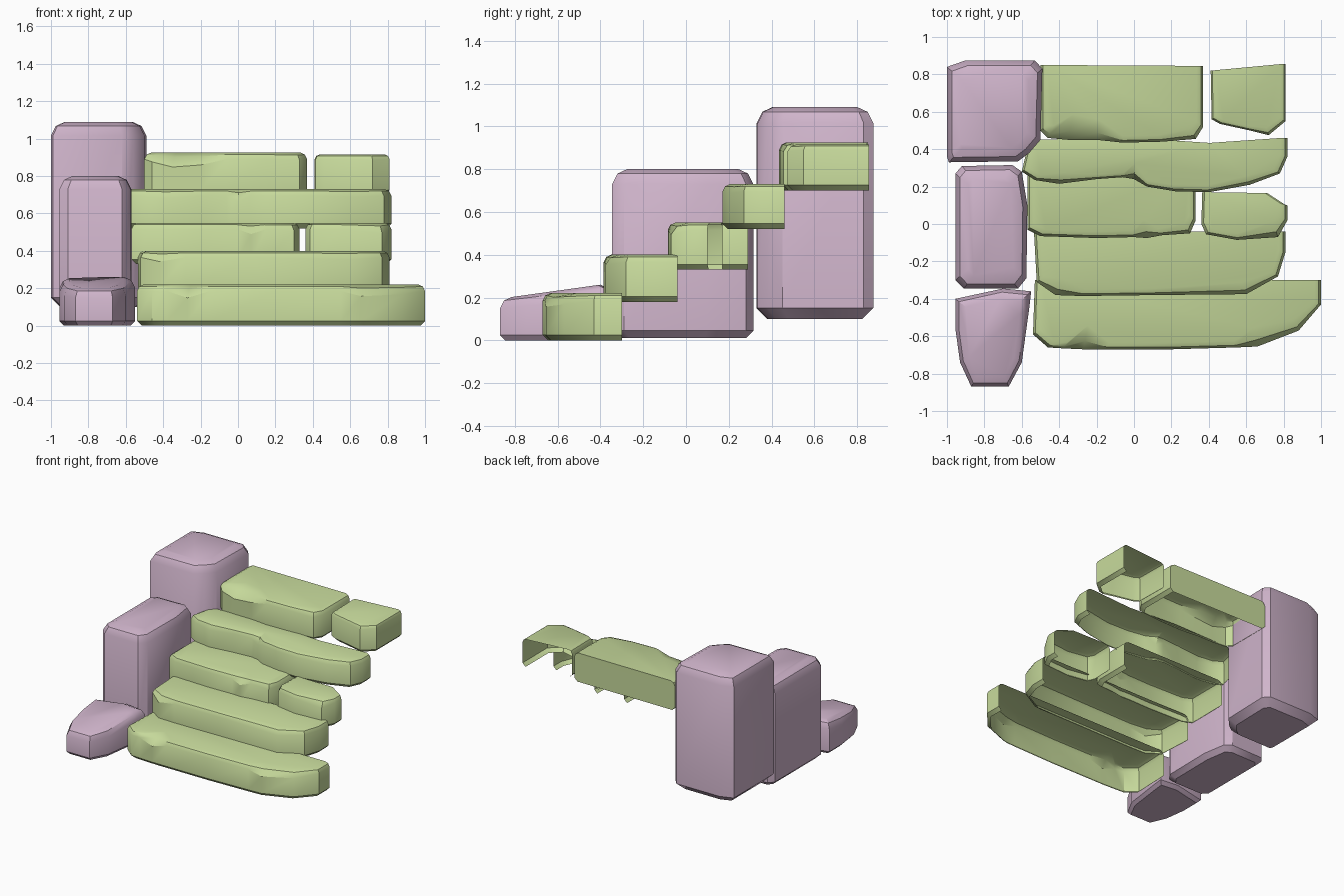
import bpy
import bmesh
import math

if "Cube" in bpy.data.objects:
    bpy.data.objects.remove(bpy.data.objects["Cube"], do_unlink=True)


def make_material(name, color):
    mat = bpy.data.materials.new(name)
    mat.use_nodes = True
    mat.diffuse_color = color
    mat.node_tree.nodes["Principled BSDF"].inputs["Base Color"].default_value = color
    return mat


GREEN = make_material("pale green stone", (0.57, 0.70, 0.33, 1))
MAUVE = make_material("mauve stone", (0.63, 0.46, 0.60, 1))


def stone(name, mat, outline, z0, z1, chamfer, foot, slope=0.0, step=False, open_back=False):
    """Chamfered block over a plan outline; a third value on a point widens its chip."""
    xs = [p[0] for p in outline]
    ys = [p[1] for p in outline]
    cx, hx = (min(xs) + max(xs)) / 2, (max(xs) - min(xs)) / 2
    back = max(ys)
    cy = back if step else (min(ys) + back) / 2
    hy = cy - min(ys)
    bm = bmesh.new()

    def ring(z, inset, drop, chipped):
        verts = []
        for p in outline:
            m = p[2] if len(p) > 2 and chipped else 1
            x = cx + (p[0] - cx) * (1 - inset / hx)
            y = cy + (p[1] - cy) * (1 - inset * m / hy)
            top = slope * (p[1] - back) if chipped else 0
            verts.append(bm.verts.new((x, y, z - drop * (1 + (m - 1) * 0.4) + top)))
        return verts

    rings = [
        ring(z0, foot, 0, False),
        ring(z0 + foot, 0, 0, False),
        ring(z1, 0, chamfer, True),
        ring(z1, chamfer * 0.35, chamfer * 0.3, True),
        ring(z1, chamfer, 0, True),
    ]
    n = len(outline)
    for low, high in zip(rings, rings[1:]):
        for i in range(n):
            j = (i + 1) % n
            bm.faces.new((low[i], low[j], high[j], high[i]))
    bm.faces.new(rings[-1])
    bm.faces.new(rings[0][::-1])
    bmesh.ops.recalc_face_normals(bm, faces=bm.faces[:])

    # Steps are hollow underneath, most of them behind as well
    if step:
        bm.normal_update()
        hidden = [f for f in bm.faces
                  if f.normal.z < -0.9 or (open_back and f.normal.y > 0.75)]
        bmesh.ops.delete(bm, geom=hidden, context="FACES")

    mesh = bpy.data.meshes.new(name)
    bm.to_mesh(mesh)
    bm.free()
    mesh.materials.append(mat)
    obj = bpy.data.objects.new(name, mesh)
    bpy.context.collection.objects.link(obj)
    bpy.ops.object.select_all(action="DESELECT")
    obj.select_set(True)
    bpy.context.view_layer.objects.active = obj
    bpy.ops.object.shade_smooth_by_angle(angle=math.radians(35))
    return obj


def tread(name, outline, z0, z1, chamfer=0.035, open_back=True):
    return stone(name, GREEN, outline, z0, z1, chamfer, 0.025, step=True, open_back=open_back)


# Side pillars, stepping up towards the back
stone("back_pillar", MAUVE, [
    (-0.99, 0.33), (-0.62, 0.335), (-0.56, 0.38), (-0.5, 0.45), (-0.49, 0.83),
    (-0.53, 0.875), (-0.9, 0.875), (-1, 0.84), (-1, 0.36)], 0.1, 1.09, 0.075, 0.05)
stone("middle_pillar", MAUVE, [
    (-0.955, -0.3), (-0.91, -0.345), (-0.62, -0.345), (-0.575, -0.29),
    (-0.57, 0.1), (-0.6, 0.28), (-0.65, 0.315), (-0.92, 0.31), (-0.955, 0.27)],
    0.01, 0.8, 0.07, 0.035)
stone("front_pillar", MAUVE, [
    (-0.955, -0.56), (-0.93, -0.74), (-0.87, -0.87), (-0.67, -0.87), (-0.6, -0.74),
    (-0.56, -0.45), (-0.55, -0.36), (-0.7, -0.345), (-0.955, -0.4)],
    0, 0.26, 0.055, 0.025, slope=0.11)

# Lowest two steps, each one long stone
tread("first_step", [
    (-0.54, -0.59), (-0.46, -0.66), (-0.38, -0.665), (-0.27, -0.67, 3.6),
    (-0.15, -0.67), (0.2, -0.67), (0.55, -0.66), (0.66, -0.655, 3), (0.88, -0.57, 2.2),
    (1, -0.43), (1, -0.3), (-0.53, -0.3)], 0, 0.22)
tread("second_step", [
    (-0.52, -0.31), (-0.42, -0.38, 2.6), (-0.28, -0.385), (0.1, -0.38),
    (0.6, -0.375, 1.8), (0.77, -0.28), (0.81, -0.15), (0.81, -0.04), (-0.535, -0.04)],
    0.18, 0.4)

# Third step, split into two stones
tread("third_step_long", [
    (-0.57, -0.03), (-0.5, -0.065), (-0.2, -0.075), (0, -0.07),
    (0.07, -0.075, 2.8), (0.15, -0.06), (0.3, -0.05, 1.6), (0.33, 0.02),
    (0.33, 0.29), (-0.57, 0.29)], 0.33, 0.55)
tread("third_step_short", [
    (0.36, 0), (0.385, -0.055), (0.55, -0.085), (0.77, -0.07, 2.5), (0.82, 0.02),
    (0.82, 0.1), (0.72, 0.165), (0.365, 0.17)], 0.33, 0.55)

# Fourth step, notched near the middle
tread("fourth_step", [
    (-0.6, 0.28), (-0.53, 0.235), (-0.4, 0.215, 2), (-0.2, 0.24), (-0.06, 0.25),
    (0, 0.24, 3.2), (0.07, 0.2), (0.22, 0.175), (0.4, 0.17), (0.62, 0.21, 1.5),
    (0.78, 0.27), (0.82, 0.36), (0.82, 0.46), (0.42, 0.43), (0, 0.46), (-0.56, 0.45)],
    0.52, 0.73)

# Top step, split into two stones
tread("top_step_long", [
    (-0.5, 0.5), (-0.46, 0.46, 2), (-0.35, 0.45, 4), (-0.2, 0.45, 3.2), (-0.06, 0.435),
    (0.15, 0.44), (0.33, 0.455, 1.6), (0.37, 0.52), (0.37, 0.845), (-0.5, 0.85)],
    0.7, 0.925, open_back=False)
tread("top_step_short", [
    (0.415, 0.56), (0.46, 0.535), (0.62, 0.5), (0.72, 0.475, 1.6), (0.81, 0.55),
    (0.81, 0.855), (0.41, 0.82)], 0.7, 0.915, chamfer=0.025)
